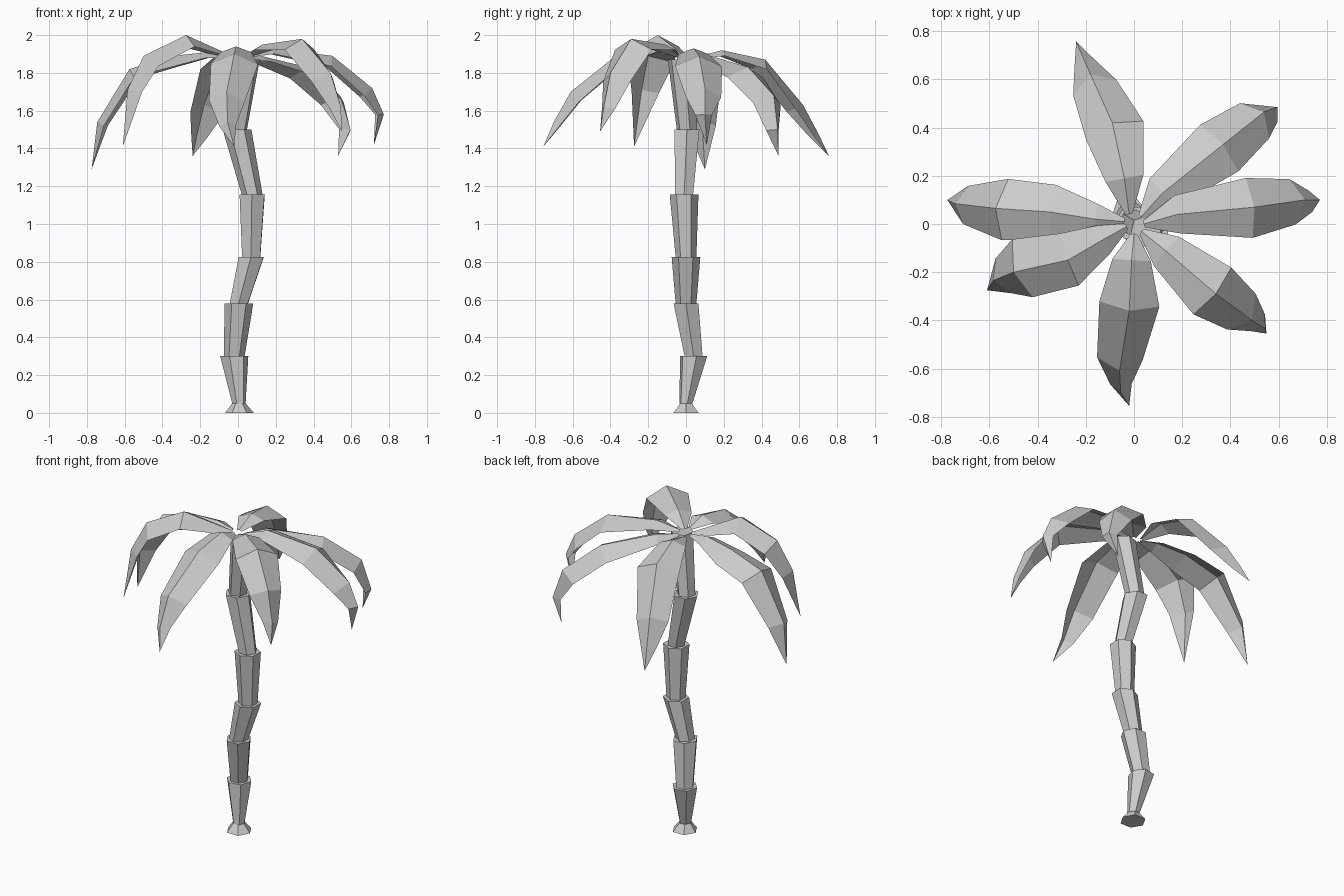
import bpy, bmesh, math
from mathutils import Vector

cube = bpy.data.objects.get("Cube")
if cube:
    bpy.data.objects.remove(cube, do_unlink=True)

grey = bpy.data.materials.new("light_grey")
grey.use_nodes = True
tone = (0.6, 0.6, 0.6, 1)
grey.diffuse_color = tone
grey.node_tree.nodes["Principled BSDF"].inputs["Base Color"].default_value = tone


def finish(bm, name):
    """Turn a bmesh into a flat shaded object."""
    mesh = bpy.data.meshes.new(name)
    bm.to_mesh(mesh)
    bm.free()
    mesh.materials.append(grey)
    obj = bpy.data.objects.new(name, mesh)
    bpy.context.collection.objects.link(obj)


def hex_ring(bm, centre, radius, turn):
    cx, cy, cz = centre
    angles = [turn + i * math.tau / 6 for i in range(6)]
    return [bm.verts.new((cx + radius * math.cos(a), cy + radius * math.sin(a), cz))
            for a in angles]


def trunk_piece(name, low, low_radius, high, high_radius, turn):
    """Six-sided tapered block, closed at both ends."""
    bm = bmesh.new()
    a = hex_ring(bm, low, low_radius, turn)
    b = hex_ring(bm, high, high_radius, turn)
    for i in range(6):
        j = (i + 1) % 6
        bm.faces.new((a[i], a[j], b[j], b[i]))
    bm.faces.new(a[::-1])
    bm.faces.new(b)
    finish(bm, name)


def leaf(name, profile, ridge):
    """Folded leaf: a ridge line with two sides that drop away from it."""
    bm = bmesh.new()
    points = [Vector(p) for p in ridge]
    flat = Vector((points[-1].x, points[-1].y, 0)).normalized()
    side = Vector((-flat.y, flat.x, 0))
    rows = []
    for i, (half, drop) in enumerate(profile):
        p = points[i]
        along = (points[i + 1] - points[max(i - 1, 0)]).normalized()
        across = (side - along * side.dot(along)).normalized()
        down = across.cross(along).normalized()
        if down.z > 0:
            down.negate()
        rows.append([bm.verts.new(p + across * half + down * drop),
                     bm.verts.new(p),
                     bm.verts.new(p - across * half + down * drop)])
    tip = bm.verts.new(points[-1])
    for a, b in zip(rows, rows[1:]):
        for k in (0, 1):
            bm.faces.new((a[k], a[k + 1], b[k + 1], b[k]))
    for k in (0, 1):
        bm.faces.new((rows[-1][k], rows[-1][k + 1], tip))
    for f in bm.faces:
        f.normal_update()
    if sum(f.normal.z for f in bm.faces) < 0:
        bmesh.ops.reverse_faces(bm, faces=bm.faces)
    finish(bm, name)


# Flared foot, then stacked trunk blocks that widen upward
joints = [(.005, 0, .05), (-.02, .04, .3), (.005, 0, .58), (.07, 0, .825),
          (.075, -.01, 1.155), (-.005, .005, 1.5), (.05, -.03, 1.87)]
turns = [.2, 0, .5, .5, 0, .3]
trunk_piece("trunk_foot", (.008, 0, 0), .076, joints[0], .036, 0)
for n, (low, high, turn) in enumerate(zip(joints, joints[1:], turns)):
    trunk_piece("trunk_block_%d" % (n + 1), low, .036 if n == 0 else .055,
                high, .076 if n < 5 else .068, turn)

# Leaf profiles: half width and edge drop at each point of the ridge
BROAD_END = [(.015, .01), (.08, .03), (.125, .06), (.095, .07), (.045, .04)]
BROAD_MIDDLE = [(.015, .01), (.065, .03), (.115, .06), (.128, .06), (.08, .05)]

# Leaves, each given by its ridge from stem to tip
leaf("leaf_back", BROAD_END, [
    (-.02, .04, 1.88), (-.04, .19, 1.92), (-.09, .42, 1.87),
    (-.18, .62, 1.63), (-.215, .7, 1.48), (-.24, .757, 1.36)])
leaf("leaf_back_left", BROAD_END, [
    (.03, .03, 1.88), (.12, .13, 1.89), (.37, .33, 1.83),
    (.54, .465, 1.68), (.595, .485, 1.5), (.53, .49, 1.36)])
leaf("leaf_left", BROAD_END, [
    (.04, 0, 1.89), (.18, .04, 1.93), (.5, .07, 1.89),
    (.71, .1, 1.72), (.772, .1, 1.58), (.72, .11, 1.42)])
leaf("leaf_front_left", BROAD_END, [
    (.03, -.03, 1.89), (.13, -.11, 1.95), (.34, -.29, 1.98),
    (.49, -.4, 1.8), (.545, -.435, 1.62), (.55, -.455, 1.49)])
leaf("leaf_front", BROAD_END, [
    (0, -.04, 1.9), (-.01, -.15, 1.94), (-.02, -.36, 1.9),
    (-.06, -.61, 1.7), (-.055, -.7, 1.54), (-.02, -.755, 1.41)])
leaf("leaf_front_right", BROAD_MIDDLE, [
    (-.03, -.01, 1.89), (-.12, -.06, 1.93), (-.275, -.15, 2),
    (-.5, -.2, 1.89), (-.585, -.235, 1.71), (-.61, -.275, 1.41)])
leaf("leaf_right", BROAD_MIDDLE, [
    (-.04, .01, 1.89), (-.16, .02, 1.91), (-.35, .05, 1.89),
    (-.575, .065, 1.82), (-.745, .085, 1.54), (-.775, .1, 1.29)])
